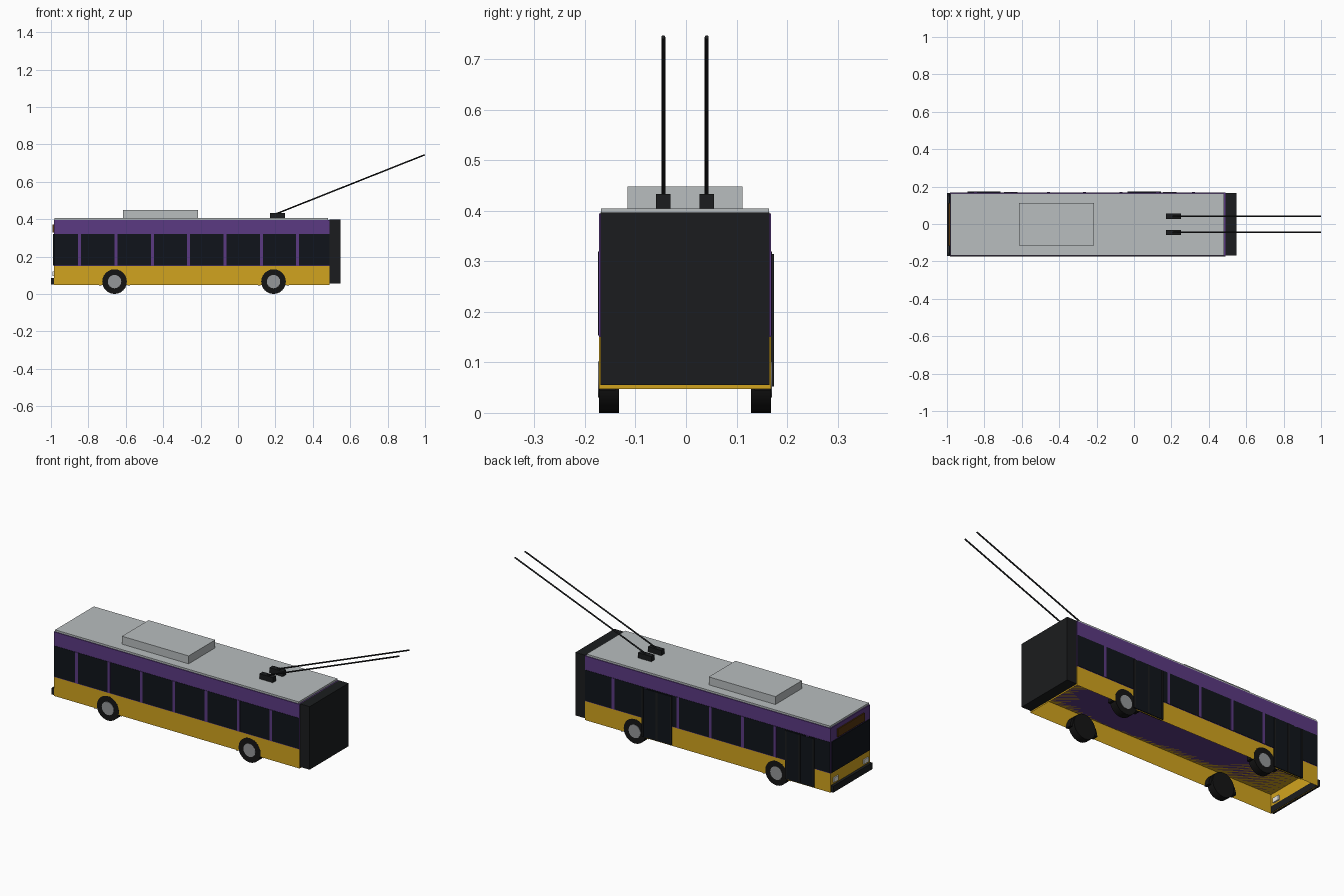
import bpy, bmesh, math
from mathutils import Vector

if "Cube" in bpy.data.objects:
    bpy.data.objects.remove(bpy.data.objects["Cube"])

CY = -0.002  # body centre line, doors stand proud on the +y side


def mat(name, r, g, b):
    m = bpy.data.materials.new(name)
    m.diffuse_color = (r, g, b, 1)
    m.use_nodes = True
    m.node_tree.nodes["Principled BSDF"].inputs["Base Color"].default_value = m.diffuse_color
    return m


YELLOW = mat("yellow_paint", 0.64, 0.37, 0.013)
PURPLE = mat("purple_paint", 0.105, 0.042, 0.223)
GLASS = mat("dark_glass", 0.005, 0.007, 0.011)
BLACK = mat("black_trim", 0.011, 0.012, 0.013)
RUBBER = mat("rubber", 0.007, 0.007, 0.007)
ROOF = mat("roof_grey", 0.48, 0.51, 0.52)
STEEL = mat("hub_steel", 0.3, 0.31, 0.32)
AMBER = mat("sign_amber", 0.09, 0.035, 0.004)
LAMP = mat("lamp", 0.8, 0.8, 0.75)


def finish(name, bm, m):
    me = bpy.data.meshes.new(name)
    bm.to_mesh(me)
    bm.free()
    me.materials.append(m)
    ob = bpy.data.objects.new(name, me)
    bpy.context.collection.objects.link(ob)
    return ob


def box(name, x, y, z, m, open_bottom=False):
    bm = bmesh.new()
    bmesh.ops.create_cube(bm, size=1)
    for v in bm.verts:
        for i, (a, b) in enumerate((x, y, z)):
            v.co[i] = (a + b) / 2 + v.co[i] * (b - a)
        v.co.y += CY
    if open_bottom:
        bmesh.ops.delete(bm, geom=[f for f in bm.faces if f.normal.z < -0.5], context='FACES')
    return finish(name, bm, m)


def rod(name, a, b, r, m, sides):
    a, b = Vector(a), Vector(b)
    bm = bmesh.new()
    bmesh.ops.create_cone(bm, cap_ends=True, segments=sides, radius1=r, radius2=r, depth=(b - a).length)
    ob = finish(name, bm, m)
    ob.location = (a + b) / 2 + Vector((0, CY, 0))
    ob.rotation_euler = (b - a).to_track_quat('Z', 'Y').to_euler()
    for p in ob.data.polygons:
        p.use_smooth = len(p.vertices) == 4
    return ob


def arch(name, cx, y0, y1, cz, r0, r1, m, n=16):
    bm = bmesh.new()
    rings = []
    for i in range(n + 1):
        t = math.pi * i / n
        rings.append([bm.verts.new((cx + r * math.cos(t), y + CY, cz + r * math.sin(t)))
                      for r, y in ((r0, y0), (r1, y0), (r1, y1), (r0, y1))])
    for a, b in zip(rings, rings[1:]):
        for k in range(4):
            bm.faces.new((a[k], a[(k + 1) % 4], b[(k + 1) % 4], b[k]))
    bm.faces.new(rings[0])
    bm.faces.new(rings[-1][::-1])
    bmesh.ops.recalc_face_normals(bm, faces=bm.faces)
    return finish(name, bm, m)


# Body shell: hollow skirt, upper body, roof
box("lower_skirt", (-0.985, 0.49), (-0.17, 0.17), (0.047, 0.15), YELLOW, True)
box("upper_body", (-0.985, 0.49), (-0.17, 0.17), (0.15, 0.395), PURPLE)
box("roof_panel", (-0.98, 0.482), (-0.166, 0.166), (0.395, 0.405), ROOF)
box("roof_unit", (-0.615, -0.215), (-0.114, 0.114), (0.405, 0.448), ROOF)
box("rear_block", (0.49, 0.548), (-0.167, 0.167), (0.055, 0.397), BLACK)

# Side windows, pillars, wheels and pole gear, mirrored across the centre line
for s, side in ((-1, "left"), (1, "right")):
    def span(a, b):
        return tuple(sorted((s * a, s * b)))

    box(f"window_band_{side}", (-0.984, 0.488), span(0.165, 0.1715), (0.153, 0.32), GLASS)
    for i in range(7):
        x = -0.847 + i * 0.1943
        box(f"pillar_{side}_{i}", (x - 0.008, x + 0.008), span(0.165, 0.1725), (0.153, 0.32), PURPLE)
    for x, end in ((-0.66, "front"), (0.19, "rear")):
        rod(f"wheel_{end}_{side}", (x, s * 0.131, 0.066), (x, s * 0.1705, 0.066), 0.066, RUBBER, 24)
        rod(f"hub_{end}_{side}", (x, s * 0.165, 0.066), (x, s * 0.172, 0.066), 0.036, STEEL, 16)
        y0, y1 = span(0.14, 0.1715)
        arch(f"wheel_arch_{end}_{side}", x, y0, y1, 0.044, 0.07, 0.083, RUBBER).location.y = -s * 0.002
    box(f"pole_base_{side}", (0.17, 0.25), span(0.029, 0.057), (0.405, 0.433), BLACK)
    rod(f"trolley_pole_{side}", (0.2, s * 0.043, 0.427), (0.9985, s * 0.043, 0.744), 0.004, BLACK, 8)
    box(f"headlight_{side}", (-0.991, -0.977), span(0.11, 0.15), (0.095, 0.12), LAMP)

# Doors on the +y side with centre split and edge posts
for x0, x1, end in ((-0.885, -0.72, "front"), (-0.03, 0.14, "rear")):
    box(f"door_{end}", (x0, x1), (0.16, 0.1745), (0.052, 0.315), GLASS)
    for i, x in enumerate((x0, (x0 + x1) / 2, x1)):
        box(f"door_post_{end}_{i}", (x - 0.005, x + 0.005), (0.16, 0.1765), (0.052, 0.315), BLACK)

# Front end
box("windscreen", (-0.99, -0.975), (-0.163, 0.163), (0.153, 0.32), GLASS)
box("destination_sign", (-0.991, -0.975), (-0.115, 0.115), (0.328, 0.372), AMBER)
box("front_bumper", (-1.0, -0.983), (-0.168, 0.168), (0.05, 0.085), BLACK)
